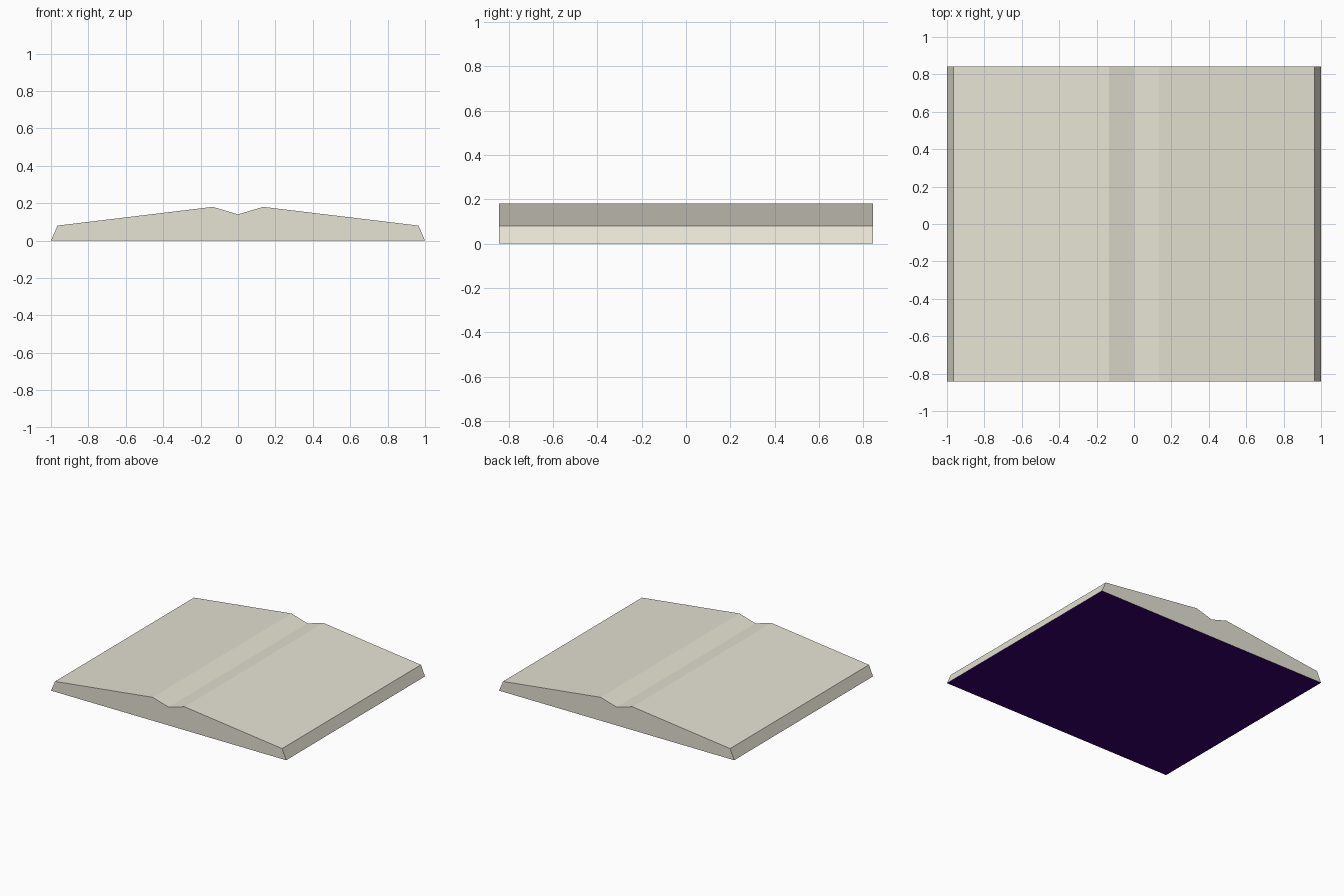
import bpy
import bmesh

if "Cube" in bpy.data.objects:
    bpy.data.objects.remove(bpy.data.objects["Cube"])


def material(name, rgb):
    m = bpy.data.materials.new(name)
    m.diffuse_color = (*rgb, 1)
    m.use_nodes = True
    m.node_tree.nodes["Principled BSDF"].inputs["Base Color"].default_value = m.diffuse_color
    return m


# Cross-section of an open book: right half, mirrored to the left
right = [(0, 0.14), (0.135, 0.18), (0.965, 0.08), (1, 0)]
profile = right + [(-x, z) for x, z in reversed(right[1:])]
HALF_DEPTH = 0.843

# Page block: profile extruded along the spine
bm = bmesh.new()
face = bm.faces.new([bm.verts.new((x, -HALF_DEPTH, z)) for x, z in profile])
ext = bmesh.ops.extrude_face_region(bm, geom=[face])
bmesh.ops.translate(bm, vec=(0, 2 * HALF_DEPTH, 0),
                    verts=[v for v in ext["geom"] if isinstance(v, bmesh.types.BMVert)])
bmesh.ops.recalc_face_normals(bm, faces=bm.faces[:])

# Cover colour on the underside, paper everywhere else
for f in bm.faces:
    f.material_index = 1 if f.normal.z < -0.9 else 0

mesh = bpy.data.meshes.new("open_book")
bm.to_mesh(mesh)
bm.free()
mesh.materials.append(material("paper cream", (0.79, 0.765, 0.655)))
mesh.materials.append(material("cover dark purple", (0.035, 0.0, 0.15)))
bpy.context.collection.objects.link(bpy.data.objects.new("open_book", mesh))
